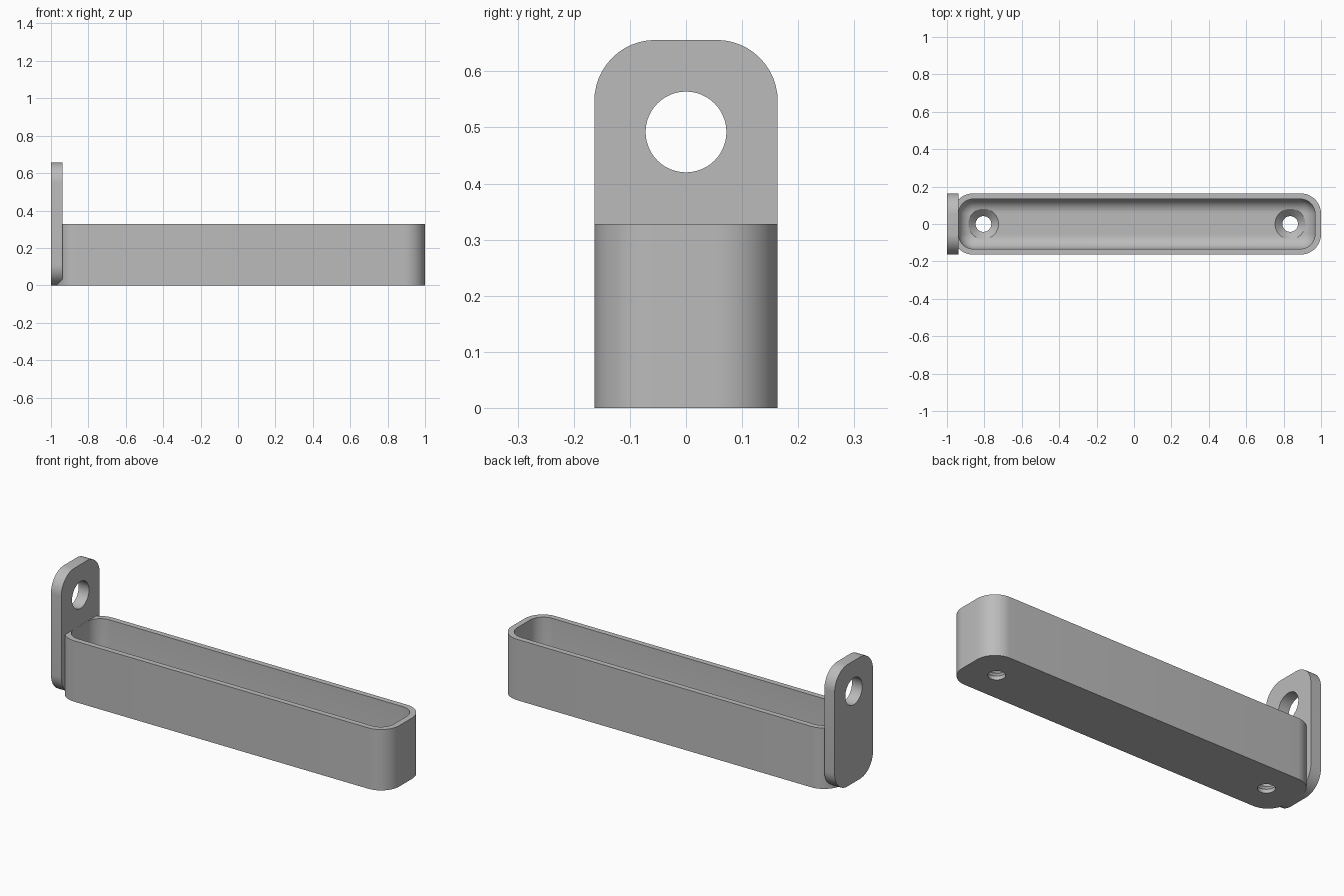
import bpy
import bmesh
from math import sin, cos, pi
from mathutils import Matrix

cube = bpy.data.objects.get("Cube")
if cube:
    bpy.data.objects.remove(cube, do_unlink=True)

grey = bpy.data.materials.new("plain grey")
grey.use_nodes = True
grey.diffuse_color = (0.5, 0.5, 0.5, 1)
grey.node_tree.nodes["Principled BSDF"].inputs["Base Color"].default_value = (0.5, 0.5, 0.5, 1)

WIDTH = 0.1635      # half width shared by tray and plate
HEIGHT = 0.328
WALL = 0.03
CORNER = 0.109
FLOOR = 0.06
STEPS = 12


def rounded_rect(hx, hy, r):
    """Outline points of a rounded rectangle, counter-clockwise."""
    points = []
    for quarter, (sx, sy) in enumerate([(1, 1), (-1, 1), (-1, -1), (1, -1)]):
        for i in range(STEPS + 1):
            a = (quarter + i / STEPS) * pi / 2
            points.append((sx * (hx - r) + r * cos(a), sy * (hy - r) + r * sin(a)))
    return points


def circle(r, n=48):
    return [(r * cos(2 * pi * i / n), r * sin(2 * pi * i / n)) for i in range(n)]


def loft(name, sections, matrix):
    """Closed solid through a list of (outline, height) sections."""
    bm = bmesh.new()
    rings = [[bm.verts.new((x, y, z)) for x, y in outline] for outline, z in sections]
    for low, high in zip(rings, rings[1:]):
        for i in range(len(low)):
            j = (i + 1) % len(low)
            bm.faces.new((low[i], low[j], high[j], high[i]))
    bm.faces.new(rings[0][::-1])
    bm.faces.new(rings[-1])
    bm.transform(matrix)
    bmesh.ops.recalc_face_normals(bm, faces=bm.faces)
    mesh = bpy.data.meshes.new(name)
    bm.to_mesh(mesh)
    bm.free()
    mesh.materials.append(grey)
    obj = bpy.data.objects.new(name, mesh)
    bpy.context.collection.objects.link(obj)
    return obj


def finish(obj, cutters):
    """Cut the holes, then smooth the curved faces."""
    bpy.ops.object.select_all(action="DESELECT")
    obj.select_set(True)
    bpy.context.view_layer.objects.active = obj
    for cutter in cutters:
        mod = obj.modifiers.new("hole", "BOOLEAN")
        mod.operation = "DIFFERENCE"
        mod.solver = "EXACT"
        mod.object = cutter
        bpy.ops.object.modifier_apply(modifier=mod.name)
        bpy.data.objects.remove(cutter, do_unlink=True)
    bpy.ops.object.shade_smooth_by_angle(angle=pi / 6)


# Tray: outer wall, rim, inner wall and a filleted floor
centre, half = 0.015, 0.985
inner_x, inner_y, inner_r = half - WALL - 0.002, WIDTH - WALL, CORNER - WALL
fillet = 0.074
outer = rounded_rect(half, WIDTH, CORNER)
sections = [(outer, 0), (outer, HEIGHT),
            (rounded_rect(inner_x, inner_y, inner_r), HEIGHT)]
for i in range(9):
    a = i / 8 * pi / 2
    inset = fillet * (1 - cos(a))
    sections.append((rounded_rect(inner_x - inset, inner_y - inset, inner_r - inset),
                     FLOOR + fillet * (1 - sin(a))))
tray = loft("tray", sections, Matrix.Translation((centre, 0, 0)))

# Countersunk screw holes in the floor
screw_profile = [(0.042, -0.05), (0.042, 0.02), (0.081, FLOOR - 0.001), (0.081, 0.1)]
screw_holes = [loft("screw_hole_cutter", [(circle(r), z) for r, z in screw_profile],
                    Matrix.Translation((centre + side * 0.82, 0, 0)))
               for side in (-1, 1)]
finish(tray, screw_holes)

# Upright end plate with a hanging hole
thickness = 0.0615
upright = Matrix.Translation((-1, 0, HEIGHT)) @ Matrix.Rotation(pi / 2, 4, "Y")
outline = rounded_rect(HEIGHT, WIDTH, CORNER)
plate = loft("end_plate", [(outline, 0), (outline, thickness)], upright)
hole = loft("hanging_hole_cutter", [(circle(0.072), -0.05), (circle(0.072), 0.15)],
            Matrix.Translation((0, 0, HEIGHT / 2)) @ upright)
finish(plate, [hole])
